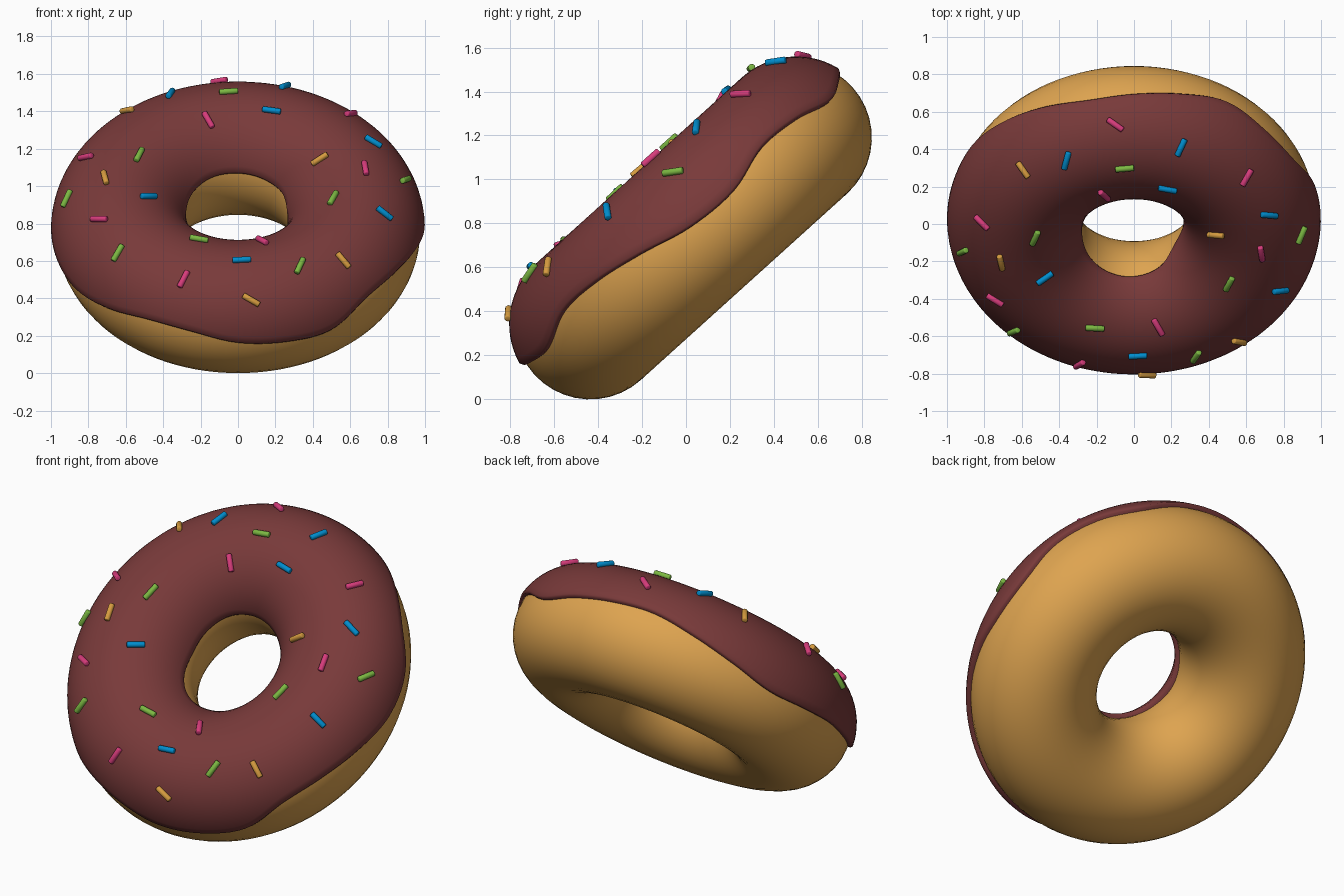
import bpy, bmesh, math
from mathutils import Matrix, Vector
from mathutils.bvhtree import BVHTree

cube = bpy.data.objects.get("Cube")
if cube:
    bpy.data.objects.remove(cube, do_unlink=True)

RING, TUBE, ICING = 0.631, 0.344, 0.025
TILT = Matrix.Translation((0, 0.033, 0.767)) @ Matrix.Rotation(math.radians(42.1), 4, 'X')


def material(name, color):
    mat = bpy.data.materials.new(name)
    mat.use_nodes = True
    mat.diffuse_color = (*color, 1)
    mat.node_tree.nodes["Principled BSDF"].inputs["Base Color"].default_value = (*color, 1)
    return mat


def finish(bm, name, mat):
    mesh = bpy.data.meshes.new(name)
    bm.to_mesh(mesh)
    bm.free()
    obj = bpy.data.objects.new(name, mesh)
    bpy.context.collection.objects.link(obj)
    mesh.materials.append(mat)
    bpy.ops.object.select_all(action='DESELECT')
    obj.select_set(True)
    bpy.context.view_layer.objects.active = obj
    bpy.ops.object.shade_smooth_by_angle(angle=math.radians(50))


def ring_point(turn, phi, radius):
    """Point on the tilted ring: turn goes round the hole, phi round the tube."""
    reach = RING + radius * math.cos(phi)
    return TILT @ Vector((reach * math.cos(turn), reach * math.sin(turn), radius * math.sin(phi)))


def sweep(section, steps, closed):
    """Sweep a list of (phi, radius) points, which may vary with the turn."""
    bm = bmesh.new()
    rows = []
    for i in range(steps):
        turn = math.tau * i / steps
        rows.append([bm.verts.new(ring_point(turn, p, r)) for p, r in section(turn)])
    count = len(rows[0])
    for i in range(steps):
        a, b = rows[i], rows[(i + 1) % steps]
        for j in range(count if closed else count - 1):
            k = (j + 1) % count
            bm.faces.new((a[j], b[j], b[k], a[k]))
    bm.normal_update()
    return bm


def wave(values, turn):
    """Smooth closed curve through evenly spaced heights in hundredths."""
    n = len(values)
    pos = turn / math.tau * n
    i, t = int(pos), pos % 1
    a, b, c, d = (values[(i + k) % n] / 100 for k in (-1, 0, 1, 2))
    return b + t / 2 * (c - a + t * (2 * a - 5 * b + 4 * c - d + t * (3 * (b - c) + d - a)))


# Dough ring
dough = sweep(lambda turn: [(math.tau * j / 40, TUBE) for j in range(40)], 96, True)
finish(dough, "dough_ring", material("golden dough", (0.73, 0.37, 0.08)))

# Icing with a wavy edge outside and inside the hole
OUTER_EDGE = [2, 1, 7, 6, 2, 6, 9, 10, 6, 1, -3.5, -2, 0, 0, 1, 6, 11, 11, 7, 5, 4.5, 12, 12, 8]
INNER_EDGE = [3, 10, 12, 13, 13, 11, 9, 11, 13, 13, 10, 2]


def icing_section(turn):
    start = math.asin(wave(OUTER_EDGE, turn) / TUBE)
    end = math.pi - math.asin(wave(INNER_EDGE, turn) / TUBE)
    lip = 0.03
    arc = [(start + lip + (end - start - 2 * lip) * j / 28, TUBE + ICING) for j in range(29)]
    before = [(start, TUBE - 0.01), (start, TUBE + ICING * 0.6)]
    after = [(end, TUBE + ICING * 0.6), (end, TUBE - 0.01)]
    return before + arc + after


icing = sweep(icing_section, 144, False)
surface = BVHTree.FromBMesh(icing)
finish(icing, "icing", material("chocolate icing", (0.19, 0.042, 0.042)))


# Sprinkles, dropped onto the icing from above or pushed on from the front
def sprinkle(name, mat, side, x, other, degrees):
    c, s = math.cos(math.radians(degrees)), math.sin(math.radians(degrees))
    if side == 'top':
        origin, ray, along = Vector((x, other, 3)), Vector((0, 0, -1)), Vector((c, s, 0))
    else:
        origin, ray, along = Vector((x, -3, other)), Vector((0, 1, 0)), Vector((c, 0, s))
    spot, normal = surface.ray_cast(origin, ray)[:2]
    axis = (along - ray * (along.dot(normal) / ray.dot(normal))).normalized()
    bm = bmesh.new()
    bmesh.ops.create_cone(bm, cap_ends=True, segments=12, radius1=0.016, radius2=0.016, depth=0.1)
    rims = [e for e in bm.edges if abs(e.verts[0].co.z - e.verts[1].co.z) < 0.01]
    bmesh.ops.bevel(bm, geom=rims, offset=0.005, segments=2, affect='EDGES', profile=0.5)
    turn = axis.to_track_quat('Z', 'Y').to_matrix().to_4x4()
    bm.transform(Matrix.Translation(spot + normal * 0.009) @ turn)
    finish(bm, name, mat)


SPRINKLES = {
    "pink": ((0.68, 0.045, 0.2),
             [(-.1, .53, -35), (.6, .25, 60), (-.81, .01, -45), (.13, -.55, -60)],
             [(-.16, 1.35, -60), (.68, 1.09, -80), (-.74, .82, 0), (-.29, .5, 63)]),
    "blue": ((0.0, 0.27, 0.62),
             [(-.36, .34, 75), (.25, .41, 65), (.72, .05, -5)],
             [(.18, 1.4, -8), (-.48, .94, 0), (.78, .85, -38), (.02, .6, 3)]),
    "green": ((0.2, 0.48, 0.055),
              [(-.05, .3, 5), (-.53, -.07, 65)],
              [(.89, 1.03, 20), (-.91, .93, 65), (.51, .93, 60), (-.21, .71, -10),
               (-.64, .64, 60), (.33, .57, 65)]),
    "orange": ((0.67, 0.33, 0.05),
               [(-.59, .29, -55)],
               [(.44, 1.14, 33), (-.71, 1.04, -75), (.56, .6, -50), (.07, .39, -30)]),
}
for colour, (rgb, from_top, from_front) in SPRINKLES.items():
    mat = material(colour + " sprinkle", rgb)
    for side, group in (('top', from_top), ('front', from_front)):
        for i, place in enumerate(group):
            sprinkle(f"{colour}_sprinkle_{side}_{i + 1}", mat, side, *place)
